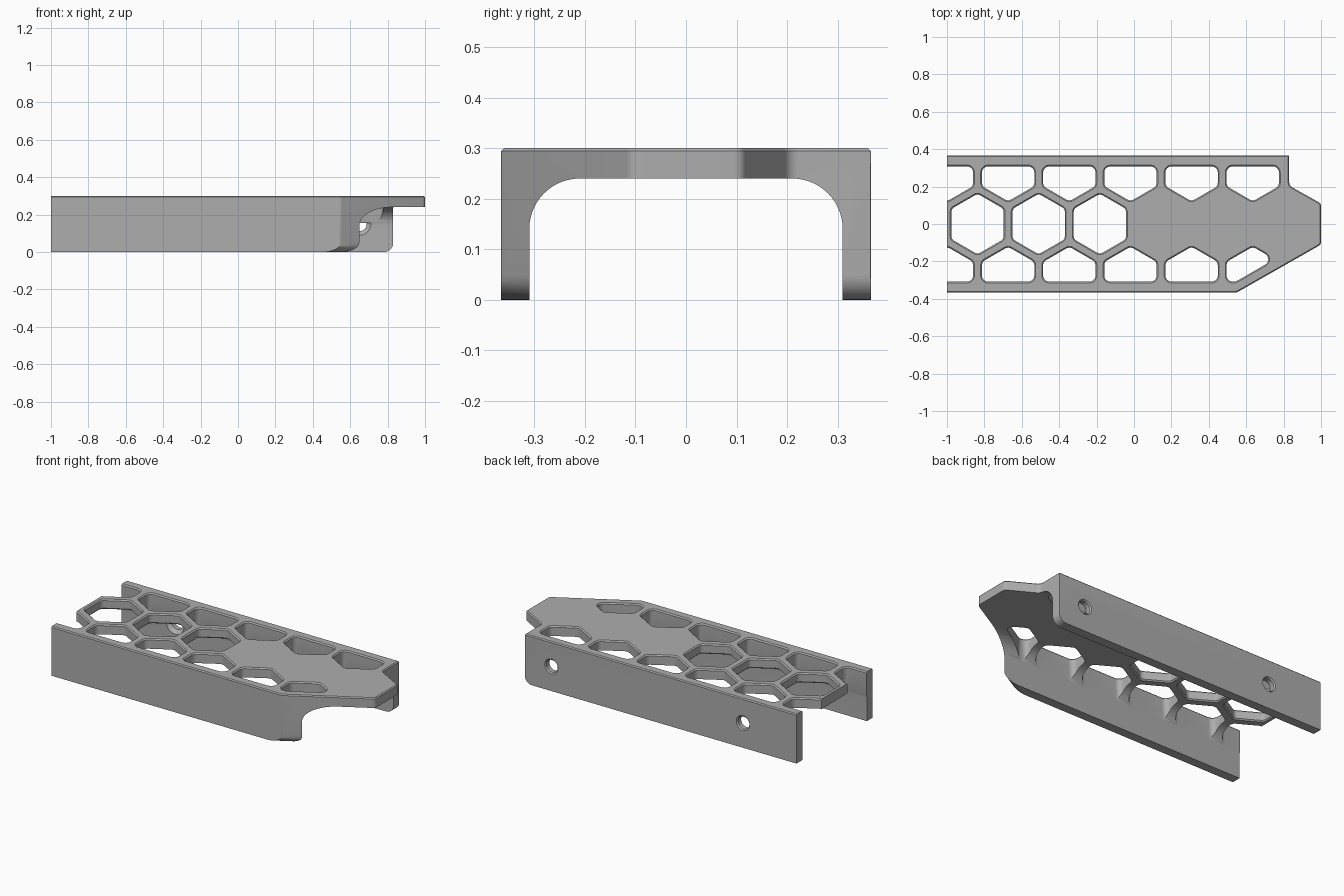
import bpy, bmesh, math
from mathutils import Vector, Matrix

if "Cube" in bpy.data.objects:
    bpy.data.objects.remove(bpy.data.objects["Cube"])

PITCH, FLAT, TOP, C = 0.327, 0.14, 0.30, 0.007
ROW = PITCH * math.sin(math.radians(60))


def from_lines(lines, cx, cy):
    """Corners of a convex shape given by (normal angle, distance) sides."""
    pts = []
    for i, (a1, d1) in enumerate(lines):
        a2, d2 = lines[(i + 1) % len(lines)]
        a, b = math.radians(a1), math.radians(a2)
        det = math.sin(b - a)
        pts.append(Vector((cx + (d1 * math.sin(b) - d2 * math.sin(a)) / det,
                           cy + (d2 * math.cos(a) - d1 * math.cos(b)) / det)))
    return pts


def rounded(corners, radii, off=0.0, steps=8):
    """Offset a counter-clockwise polygon and round its corners."""
    n, out = len(corners), []
    for i, p in enumerate(corners):
        d1 = (p - corners[i - 1]).normalized()
        d2 = (corners[(i + 1) % n] - p).normalized()
        n1, n2 = Vector((d1.y, -d1.x)), Vector((d2.y, -d2.x))
        q = p + (n1 + n2) / (1 + n1.dot(n2)) * off
        phi = math.atan2(d1.x * d2.y - d1.y * d2.x, d1.dot(d2))
        s = 1 if phi > 0 else -1
        r = max(0.001, radii[i] + s * off)
        start = q - d1 * r * math.tan(abs(phi) / 2)
        centre = start - n1 * r * s
        for k in range(steps + 1):
            out.append(centre + Matrix.Rotation(phi * k / steps, 2) @ (start - centre))
    return out


def loft(bm, rings):
    """Closed solid through rings of 3D points."""
    vs = [[bm.verts.new(p) for p in ring] for ring in rings]
    n = len(vs[0])
    for a, b in zip(vs, vs[1:]):
        for i in range(n):
            bm.faces.new((a[i], a[(i + 1) % n], b[(i + 1) % n], b[i]))
    bm.faces.new(vs[0][::-1])
    bm.faces.new(vs[-1])


def plan_solid(bm, corners, radii, layers):
    loft(bm, [[(p.x, p.y, z) for p in rounded(corners, radii, off)] for z, off in layers])


def make(name, bm):
    bmesh.ops.recalc_face_normals(bm, faces=bm.faces)
    me = bpy.data.meshes.new(name)
    bm.to_mesh(me)
    bm.free()
    ob = bpy.data.objects.new(name, me)
    bpy.context.collection.objects.link(ob)
    return ob


def boolean(ob, bm, op):
    cutter = make("cutter", bm)
    cutter.hide_render = True
    m = ob.modifiers.new("cut", 'BOOLEAN')
    m.operation, m.solver, m.object = op, 'EXACT', cutter
    bpy.context.view_layer.objects.active = ob
    bpy.ops.object.modifier_apply(modifier=m.name)
    bpy.data.objects.remove(cutter)


# Inverted U channel with filleted inside corners
half = [(0.31, 0.0)] + [(0.21 + 0.1 * math.cos(t), 0.14 + 0.1 * math.sin(t))
                        for t in [math.pi / 2 * k / 16 for k in range(17)]]
profile = [(-0.45, TOP), (-0.45, 0)] + [(-y, z) for y, z in half]
profile += [(y, z) for y, z in reversed(half)] + [(0.45, 0), (0.45, TOP)]
bm = bmesh.new()
loft(bm, [[(x, y, z) for y, z in profile] for x in (-1.0, 1.1)])
channel = make("perforated_channel", bm)

# Plan outline with a chamfered top edge
outline = [Vector(p) for p in [(-1.2, -0.366), (0.55, -0.366), (1.0, -0.11), (1.0, 0.11),
                               (0.83, 0.205), (0.83, 0.366), (-1.2, 0.366)]]
bm = bmesh.new()
plan_solid(bm, outline, [0.002, 0.03, 0.025, 0.025, 0.03, 0.002, 0.002],
           [(-0.1, 0), (TOP - 0.006, 0), (TOP + 0.006, -0.012)])
boolean(channel, bm, 'INTERSECT')

# Honeycomb openings: whole hexagons in the middle, trimmed ones along both walls
bm = bmesh.new()
for i in range(3):
    hexagon = from_lines([(a, FLAT) for a in range(0, 360, 60)], -1.0 + PITCH * (i + 0.5), 0)
    plan_solid(bm, hexagon, [0.03] * 6,
               [(0.23, C + 0.01), (0.24 + C, 0), (TOP - C, 0), (TOP + 0.01, C + 0.01)])
for side in (1, -1):
    for i in range(6):
        first = (60, -0.024) if side < 0 and i == 5 else (0, FLAT)
        lines = [first, (90, 0.308 - ROW), (180, FLAT), (240, FLAT), (300, FLAT)]
        pts = from_lines(lines, -1.0 + PITCH * i, ROW)
        if side < 0:
            pts = [Vector((p.x, -p.y)) for p in reversed(pts)]
        plan_solid(bm, pts, [0.033] * 5, [(0.1, 0), (TOP - C, 0), (TOP + 0.01, C + 0.01)])
boolean(channel, bm, 'DIFFERENCE')

# Countersunk screw holes in the back wall
bm = bmesh.new()
for x in (-0.64, 0.65):
    loft(bm, [[(x + r * math.cos(k * math.pi / 16), y, 0.15 + r * math.sin(k * math.pi / 16))
               for k in range(32)]
              for y, r in ((0.3085, 0.062), (0.33, 0.038), (0.359, 0.038), (0.376, 0.055))])

# Rounded lower corners at the right end of each wall
diag = (outline[2] - outline[1]).normalized()
for origin, s, t, lo, hi in ((Vector((0.83, 0.33)), Vector((1, 0)), Vector((0, 1)), -0.1, 0.1),
                             (outline[1], Vector((diag.y, -diag.x)), diag, -0.1, 0.2)):
    r = 0.05
    shape = [(-r, -0.05), (0.05, -0.05), (0.05, r)]
    shape += [(-r + r * math.cos(a), r - r * math.sin(a))
              for a in [math.pi / 2 * k / 10 for k in range(11)]]
    rings = []
    for d in (lo, hi):
        ring = []
        for u, z in shape:
            p = origin + s * u + t * d
            ring.append((p.x, p.y, z))
        rings.append(ring)
    loft(bm, rings)
boolean(channel, bm, 'DIFFERENCE')

# Single grey finish, smooth on the rounded areas
grey = bpy.data.materials.new("grey")
grey.diffuse_color = (0.42, 0.42, 0.42, 1)
grey.use_nodes = True
grey.node_tree.nodes["Principled BSDF"].inputs["Base Color"].default_value = grey.diffuse_color
channel.data.materials.clear()
channel.data.materials.append(grey)
bpy.ops.object.select_all(action='DESELECT')
channel.select_set(True)
bpy.context.view_layer.objects.active = channel
bpy.ops.object.shade_smooth_by_angle(angle=math.radians(30))
